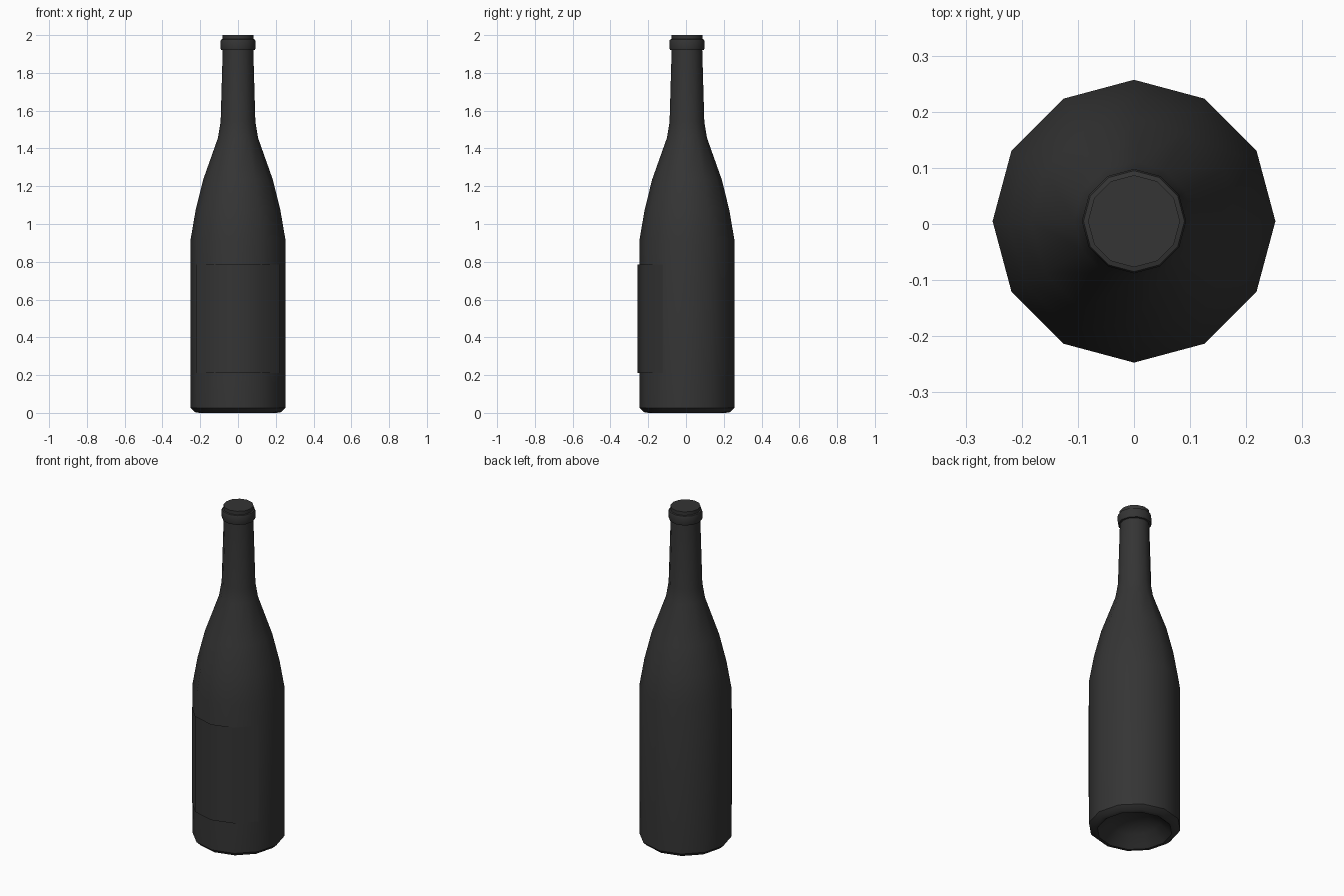
import bpy, bmesh, math

if "Cube" in bpy.data.objects:
    bpy.data.objects.remove(bpy.data.objects["Cube"])

SIDES = 12
CY = 0.005          # body axis sits slightly back because the label stands proud in front

glass = bpy.data.materials.new("dark_glass")
glass.diffuse_color = (0.035, 0.035, 0.035, 1)
glass.use_nodes = True
glass.node_tree.nodes["Principled BSDF"].inputs["Base Color"].default_value = glass.diffuse_color


def finish(bm, name, angle=40):
    bmesh.ops.recalc_face_normals(bm, faces=bm.faces)
    me = bpy.data.meshes.new(name)
    bm.to_mesh(me)
    bm.free()
    ob = bpy.data.objects.new(name, me)
    bpy.context.collection.objects.link(ob)
    me.materials.append(glass)
    bpy.ops.object.select_all(action='DESELECT')
    ob.select_set(True)
    bpy.context.view_layer.objects.active = ob
    bpy.ops.object.shade_smooth_by_angle(angle=math.radians(angle))
    return ob


def lathe(name, profile):
    """Spin (radius, z) points about the bottle axis; radius 0 makes a pole."""
    bm = bmesh.new()
    rings = []
    for r, z in profile:
        n = SIDES if r > 0 else 1
        rings.append([bm.verts.new((r * math.cos(2 * math.pi * i / SIDES),
                                    CY + r * math.sin(2 * math.pi * i / SIDES), z))
                      for i in range(n)])
    for a, b in zip(rings, rings[1:]):
        for i in range(SIDES):
            j = (i + 1) % SIDES
            quad = [a[i % len(a)], a[j % len(a)], b[j % len(b)], b[i % len(b)]]
            bm.faces.new(list(dict.fromkeys(quad)))
    return finish(bm, name)


# bottle: hollow punt, chamfered base, straight body, sloping shoulder, neck, lip ring, closed mouth
lathe("bottle", [
    (0, 0.10), (0.08, 0.09), (0.14, 0.06), (0.19, 0.012), (0.205, 0.0),
    (0.228, 0.004), (0.252, 0.027), (0.252, 0.912),
    (0.224, 1.075), (0.184, 1.236), (0.106, 1.456), (0.092, 1.54), (0.081, 1.92),
    (0.09, 1.922), (0.093, 1.932), (0.093, 1.967), (0.09, 1.977),
    (0.082, 1.979), (0.082, 2.0), (0, 2.0)])

# label: thin open sheet wrapped around the front
bm = bmesh.new()
cols = []
for a in range(-60, 61, 30):
    t = math.radians(a)
    r = 0.253 + 0.009 * math.cos(t) ** 2
    cols.append([bm.verts.new((r * math.sin(t), CY - r * math.cos(t), z))
                 for z in (0.21, 0.785)])
for a, b in zip(cols, cols[1:]):
    bm.faces.new((a[0], b[0], b[1], a[1]))
finish(bm, "label")
